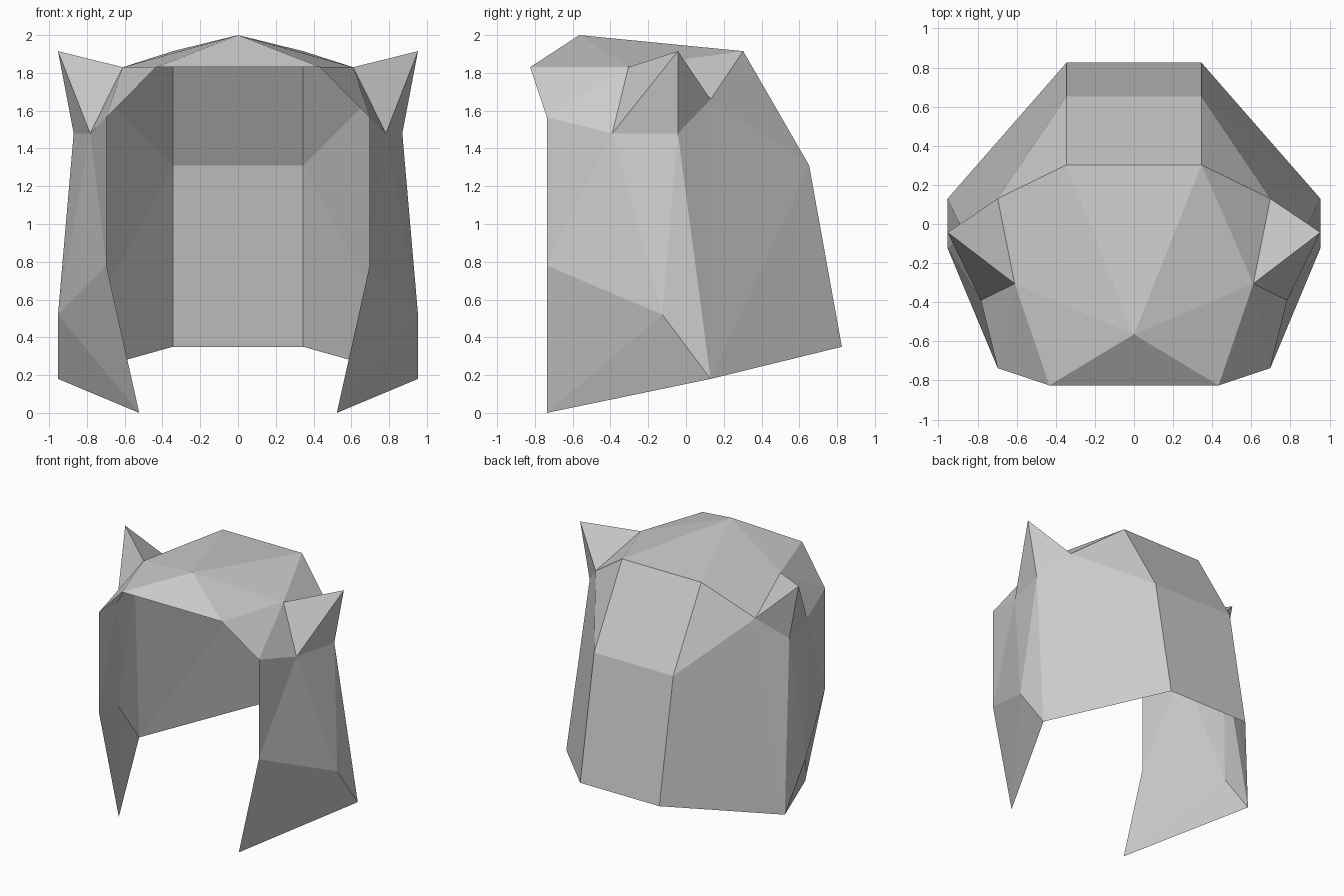
import bpy
import bmesh
from mathutils import Vector

cube = bpy.data.objects.get("Cube")
if cube:
    bpy.data.objects.remove(cube, do_unlink=True)

grey = bpy.data.materials.new("plain grey")
grey.use_nodes = True
grey.diffuse_color = (0.6, 0.6, 0.6, 1)
grey.node_tree.nodes["Principled BSDF"].inputs["Base Color"].default_value = grey.diffuse_color

# Corner points of the left half
POINTS = {
    "peak": (0, -0.565, 2.0),
    "brow": (0.433, -0.825, 1.83),
    "temple": (0.61, -0.305, 1.83),
    "crown_rear": (0.345, 0.303, 1.915),
    "nape_high": (0.345, 0.652, 1.31),
    "nape_low": (0.345, 0.825, 0.35),
    "cheek_high": (0.697, -0.737, 1.565),
    "cheek_mid": (0.697, -0.737, 0.78),
    "cheek_tip": (0.523, -0.737, 0.0),
    "ear_front": (0.783, -0.39, 1.48),
    "ear_tip": (0.953, -0.043, 1.915),
    "ear_outer": (0.87, -0.043, 1.48),
    "ear_rear": (0.697, 0.13, 1.66),
    "side_mid": (0.953, -0.125, 0.52),
    "side_low": (0.953, 0.13, 0.18),
}
CENTRE = Vector((0, 0, 1))


def place(name, side):
    x, y, z = POINTS[name]
    return (x * side, y, z)


def build(name, panels, sides, strips=()):
    """Panels repeat on each side; strips span from one side to the other."""
    bm = bmesh.new()
    verts = {}

    def vert(point, side):
        co = place(point, side)
        if co not in verts:
            verts[co] = bm.verts.new(co)
        return verts[co]

    for side in sides:
        for panel in panels:
            bm.faces.new([vert(p, side) for p in panel.split()])
    for strip in strips:
        ring = [vert(p, 1) for p in strip.split()]
        for p in reversed(strip.split()):
            other = vert(p, -1)
            if other not in ring:
                ring.append(other)
        bm.faces.new(ring)

    # Turn every panel outward
    for face in bm.faces:
        face.normal_update()
        if face.normal.dot(face.calc_center_median() - CENTRE) < 0:
            face.normal_flip()

    mesh = bpy.data.meshes.new(name)
    bm.to_mesh(mesh)
    bm.free()
    mesh.materials.append(grey)
    obj = bpy.data.objects.new(name, mesh)
    bpy.context.collection.objects.link(obj)


# Faceted cap over the top
build("crown", [
    "peak brow temple",
    "peak temple crown_rear",
    "temple ear_rear crown_rear",
    "brow cheek_high temple",
    "cheek_high ear_front temple",
], (1, -1), ["peak brow", "peak crown_rear"])

# Back of the hood, wrapping round to the sides
build("back", [
    "crown_rear ear_rear nape_high",
    "ear_rear side_low nape_high",
    "nape_high side_low nape_low",
], (1, -1), ["crown_rear nape_high", "nape_high nape_low"])

for label, side in (("left", 1), ("right", -1)):
    # Long flap hanging beside the face
    build(label + "_cheek_flap", [
        "cheek_high ear_front cheek_mid",
        "ear_front side_mid cheek_mid",
        "ear_front ear_outer side_mid",
        "ear_outer side_low side_mid",
        "ear_outer ear_rear side_low",
        "cheek_mid side_mid cheek_tip",
        "side_mid side_low cheek_tip",
    ], (side,))
    # Pointed ear
    build(label + "_ear", [
        "temple ear_front ear_tip",
        "temple ear_tip ear_rear",
        "ear_front ear_outer ear_tip",
        "ear_tip ear_outer ear_rear",
    ], (side,))
